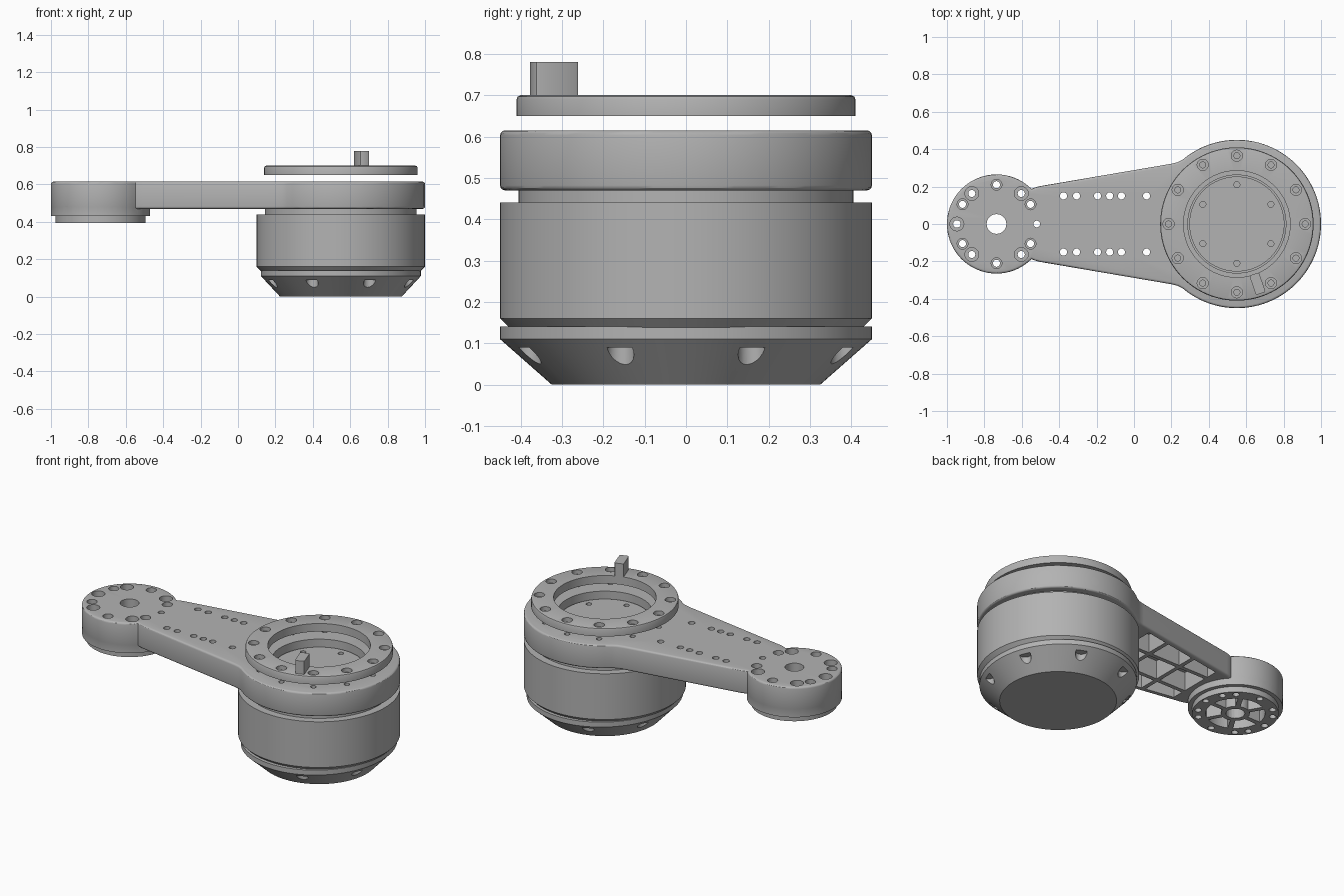
import bpy, bmesh, math

if "Cube" in bpy.data.objects:
    bpy.data.objects.remove(bpy.data.objects["Cube"], do_unlink=True)

grey = bpy.data.materials.new("machined_grey")
grey.use_nodes = True
grey.diffuse_color = (0.45, 0.45, 0.45, 1)
grey.node_tree.nodes["Principled BSDF"].inputs["Base Color"].default_value = (0.45, 0.45, 0.45, 1)

HUB = 0.55      # x of the motor axis
END = -0.735    # x of the small end axis


def polar(cx, r, deg):
    a = math.radians(deg)
    return cx + r * math.cos(a), r * math.sin(a)


def lathe(bm, profile, cx, cy=0.0, seg=96):
    """Revolve a closed (r, z) profile; r = 0 makes a single pole vertex."""
    rings = []
    for r, z in profile:
        if r == 0:
            rings.append([bm.verts.new((cx, cy, z))])
        else:
            rings.append([bm.verts.new((cx + r * math.cos(2 * math.pi * i / seg),
                                        cy + r * math.sin(2 * math.pi * i / seg), z))
                          for i in range(seg)])
    for a, b in zip(rings, rings[1:] + rings[:1]):
        if len(a) == 1 and len(b) == 1:
            continue
        for i in range(seg):
            j = (i + 1) % seg
            loop = [a[i % len(a)], a[j % len(a)], b[j % len(b)], b[i % len(b)]]
            bm.faces.new(list(dict.fromkeys(loop)))


def prism(bm, pts, z0, z1):
    """Extrude a plan outline between two heights."""
    lo = [bm.verts.new((x, y, z0)) for x, y in pts]
    hi = [bm.verts.new((x, y, z1)) for x, y in pts]
    bm.faces.new(lo)
    bm.faces.new(hi)
    n = len(pts)
    for i in range(n):
        j = (i + 1) % n
        bm.faces.new((lo[i], lo[j], hi[j], hi[i]))


def bore(bm, x, y, r, z0, z1, head=0.0, head_z=0.0):
    """Drill cutter, with a wider counterbore above head_z if head is given."""
    prof = [(0, z0), (r, z0)]
    prof += [(r, head_z), (head, head_z), (head, z1)] if head else [(r, z1)]
    lathe(bm, prof + [(0, z1)], x, y, 20)


def make(name, bm):
    bmesh.ops.recalc_face_normals(bm, faces=bm.faces)
    me = bpy.data.meshes.new(name)
    bm.to_mesh(me)
    bm.free()
    ob = bpy.data.objects.new(name, me)
    bpy.context.collection.objects.link(ob)
    me.materials.append(grey)
    return ob


def activate(ob):
    bpy.ops.object.select_all(action='DESELECT')
    ob.select_set(True)
    bpy.context.view_layer.objects.active = ob


def boolean(ob, bm, op='DIFFERENCE'):
    tool = make("cutter", bm)
    tool.hide_render = True
    mod = ob.modifiers.new("bool", 'BOOLEAN')
    mod.operation, mod.object, mod.solver = op, tool, 'EXACT'
    activate(ob)
    bpy.ops.object.modifier_apply(modifier=mod.name)
    bpy.data.objects.remove(tool, do_unlink=True)


def smooth(ob):
    activate(ob)
    bpy.ops.object.shade_smooth_by_angle(angle=math.radians(30))


# Motor housing with neck and recessed face
bm = bmesh.new()
lathe(bm, [(0, .13), (.42, .13), (.43, .14), (.45, .16), (.45, .44), (.405, .44), (.405, .475),
           (.254, .475), (.254, .57), (0, .57)], HUB)
motor = make("motor_housing", bm)
bm = bmesh.new()
for k in range(6):
    bore(bm, *polar(HUB, .21, 30 + 60 * k), .016, .53, .6)
boolean(motor, bm)
smooth(motor)

# Conical bottom cover with eight screw pockets
bm = bmesh.new()
lathe(bm, [(0, 0), (.325, 0), (.45, .11), (.45, .14), (0, .14)], HUB)
for v in bm.verts:
    if v.co.z > .1:
        v.co.x = HUB + (v.co.x - HUB) * .95
cover = make("bottom_cover", bm)
bm = bmesh.new()
for k in range(8):
    x, y = polar(HUB, .415, 22.5 + 45 * k)
    bore(bm, HUB + (x - HUB) * .97, y, .033, -.02, .09)
boolean(cover, bm)
smooth(cover)

# Arm plate outline: large round end, tapering sides, small round end
half = [polar(HUB, .45, a) for a in range(0, 131, 5)]
half += [(.235, .331), (.2, .322), (-.505, .202), (-.53, .195)]
half += [polar(END, .265, a) for a in range(45, 181, 5)]
outline = half + [(x, -y) for x, y in reversed(half[1:-1])]
bm = bmesh.new()
prism(bm, outline, .47, .615)
bmesh.ops.recalc_face_normals(bm, faces=bm.faces)
rims = [e for e in bm.edges if abs(e.verts[0].co.z - e.verts[1].co.z) < 1e-5]
bmesh.ops.bevel(bm, geom=rims, offset=.012, segments=3, profile=.5, affect='EDGES')
arm = make("arm", bm)

# Deeper small end with stepped flange
bm = bmesh.new()
lathe(bm, [(0, .395), (.24, .395), (.24, .43), (.264, .43), (.264, .56), (0, .56)], END)
boolean(arm, bm, 'UNION')

# Hollow underside: ribbed cells in the arm, spoked cavity in the small end
bm = bmesh.new()
def side(x):
    return .2 + .173 * (x + .53) - .035

for x0, x1 in ((-.44, -.26), (-.235, -.04), (-.015, .125)):
    prism(bm, [(x0, -.085), (x1, -.085), (x1, .085), (x0, .085)], .4, .585)
    for s in (1, -1):
        prism(bm, [(x0, .11 * s), (x1, .11 * s), (x1, side(x1) * s), (x0, side(x0) * s)], .4, .585)
for k in range(6):
    a = 60 * k
    cell = [polar(END, .165, a + d) for d in range(5, 56, 5)]
    cell += [polar(END, .08, a + d) for d in range(50, 9, -10)]
    prism(bm, cell, .37, .585)
boolean(arm, bm)

# Arm holes: hub opening, clamp holes, rows along the sides, screws in the small end
bm = bmesh.new()
lathe(bm, [(0, .4), (.262, .4), (.262, .65), (0, .65)], HUB)
for k in range(12):
    bore(bm, *polar(HUB, .365, 30 * k), .016, .56, .65)
for x in (-.377, -.307, -.195, -.13, -.067, .067):
    for s in (1, -1):
        bore(bm, x, .15 * s, .019, .45, .65)
bore(bm, END, 0, .053, .37, .65)
bore(bm, *polar(END, .215, 0), .018, .37, .65)
bore(bm, *polar(END, .212, 180), .02, .37, .65, .037, .57)
for s in (1, -1):
    for ang, head in ((30, .029), (51, .037), (90, .029), (129, .037), (150, .029)):
        bore(bm, *polar(END, .21, ang * s), .019, .37, .65, head, .57)
boolean(arm, bm)
smooth(arm)

# Clamp ring floating above the arm
bm = bmesh.new()
lathe(bm, [(.285, .65), (.41, .65), (.41, .69), (.407, .697), (.4, .70), (.285, .70)], HUB)
ring = make("clamp_ring", bm)
bm = bmesh.new()
for k in range(12):
    bore(bm, *polar(HUB, .365, 30 * k), .016, .62, .73, .03, .675)
boolean(ring, bm)
smooth(ring)

# Stop peg standing on the ring, aligned with the radius
bm = bmesh.new()
prism(bm, [(-.055, -.027), (.055, -.027), (.055, .027), (-.055, .027)], 0, .09)
bmesh.ops.recalc_face_normals(bm, faces=bm.faces)
bmesh.ops.bevel(bm, geom=[e for e in bm.edges if abs(e.verts[0].co.z - e.verts[1].co.z) > .05],
                offset=.008, segments=2, profile=.5, affect='EDGES')
peg = make("stop_peg", bm)
peg.location = (*polar(HUB, .338, -71), .69)
peg.rotation_euler.z = math.radians(-71)
smooth(peg)
